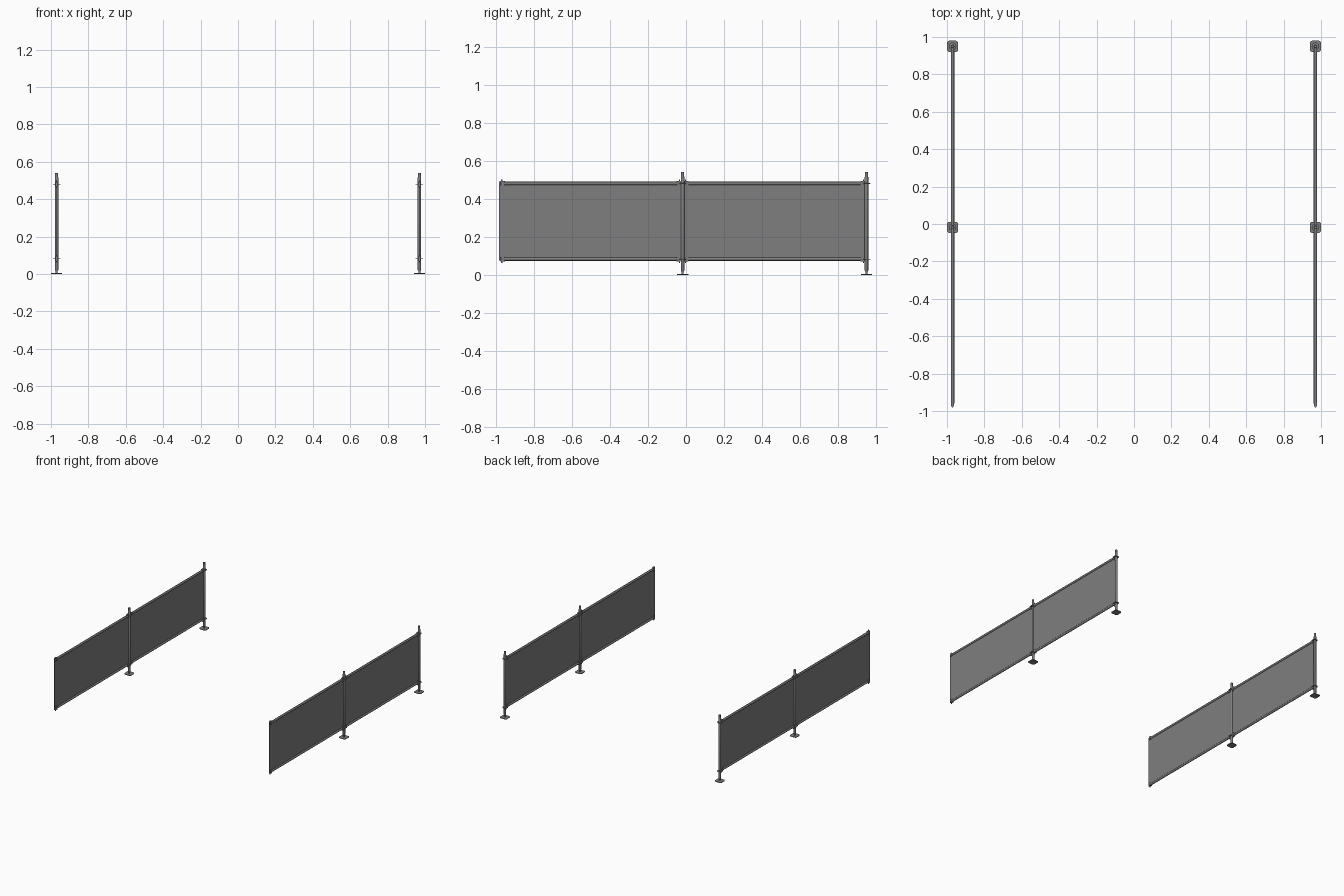
import bpy, bmesh, math
from mathutils import Matrix, Vector

if "Cube" in bpy.data.objects:
    bpy.data.objects.remove(bpy.data.objects["Cube"])

STEP = 0.968                      # bay length
POST_Y = (0.95, 0.95 - STEP)      # posts on each side
RAIL_Z = (0.083, 0.481)           # lower and upper rails

# dark grey metal for every part
DARK = bpy.data.materials.new("dark_grey")
DARK.diffuse_color = (0.21, 0.21, 0.21, 1)
DARK.use_nodes = True
DARK.node_tree.nodes["Principled BSDF"].inputs["Base Color"].default_value = DARK.diffuse_color


def finish(bm, name, smooth=True):
    bmesh.ops.recalc_face_normals(bm, faces=bm.faces)
    me = bpy.data.meshes.new(name)
    bm.to_mesh(me)
    bm.free()
    me.materials.append(DARK)
    ob = bpy.data.objects.new(name, me)
    bpy.context.collection.objects.link(ob)
    if smooth:
        bpy.context.view_layer.objects.active = ob
        ob.select_set(True)
        bpy.ops.object.shade_smooth_by_angle(angle=math.radians(35))
        ob.select_set(False)
    return ob


def lathe(name, profile, loc, sides=16):
    """Closed solid from a list of (radius, height) points."""
    bm = bmesh.new()
    rings = []
    for r, z in profile:
        rings.append([bm.verts.new((loc[0] + r * math.cos(2 * math.pi * i / sides),
                                    loc[1] + r * math.sin(2 * math.pi * i / sides),
                                    loc[2] + z)) for i in range(sides)])
    for a, b in zip(rings, rings[1:]):
        for i in range(sides):
            j = (i + 1) % sides
            bm.faces.new((a[i], a[j], b[j], b[i]))
    bm.faces.new(rings[0][::-1])
    bm.faces.new(rings[-1])
    return finish(bm, name)


def box(name, loc, size, bevel_vertical=0.0):
    bm = bmesh.new()
    bmesh.ops.create_cube(bm, size=1, matrix=Matrix.Translation(loc) @ Matrix.Diagonal((*size, 1)))
    if bevel_vertical:
        edges = [e for e in bm.edges
                 if abs((e.verts[0].co - e.verts[1].co).normalized().z) > 0.9]
        bmesh.ops.bevel(bm, geom=edges, offset=bevel_vertical, segments=3,
                        profile=0.5, affect='EDGES')
    return finish(bm, name, False)


def rail(name, x, y0, y1, z, r):
    bm = bmesh.new()
    m = Matrix.Translation((x, (y0 + y1) / 2, z)) @ Matrix.Rotation(math.pi / 2, 4, 'X')
    bmesh.ops.create_cone(bm, cap_ends=True, segments=16, radius1=r, radius2=r,
                          depth=y1 - y0, matrix=m)
    return finish(bm, name)


for x in (-0.97, 0.97):
    for y in POST_Y:
        # foot plate and screw jack
        box("foot_plate", (x, y, 0.0025), (0.06, 0.06, 0.005), 0.013)
        lathe("screw_jack", [(0.006, 0.005), (0.006, 0.09)], (x, y, 0))
        # post with upper spigot
        lathe("post", [(0.0075, 0.018), (0.0095, 0.024), (0.0095, 0.515),
                       (0.008, 0.518), (0.008, 0.54)], (x, y, 0))
        # coupling discs
        for z in RAIL_Z:
            lathe("coupling_disc", [(0.018, -0.002), (0.02, -0.001), (0.02, 0.001),
                                    (0.018, 0.002)], (x, y, z - 0.001))

    for y1 in POST_Y:
        y0 = y1 - STEP
        # sheet filling the bay
        box("infill_panel", (x, (y0 + y1) / 2, 0.283), (0.003, STEP - 0.004, 0.416))
        for z in RAIL_Z:
            rail("rail", x, y0 + 0.025, y1 - 0.025, z, 0.009)
            # clamp heads and wedges at both rail ends
            for y, s in ((y0, 1), (y1, -1)):
                box("rail_head", (x, y + s * 0.021, z), (0.016, 0.022, 0.024), 0.003)
                box("wedge", (x, y + s * 0.016, z - 0.001), (0.005, 0.006, 0.042))
